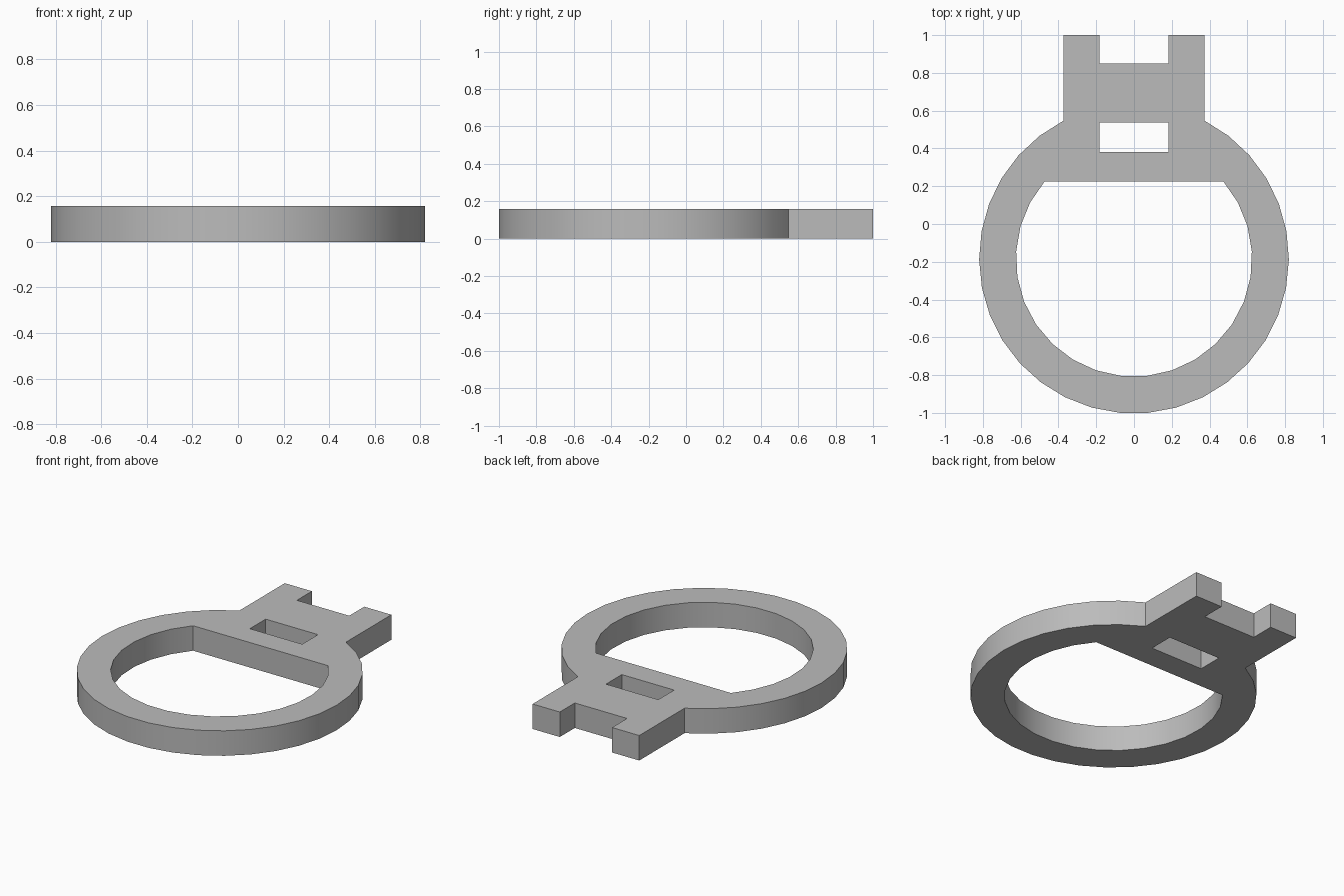
import bpy
import bmesh
from math import asin, cos, sin, pi, sqrt

cube = bpy.data.objects.get("Cube")
if cube:
    bpy.data.objects.remove(cube)

THICKNESS = 0.158
CENTRE_Y = -0.183
OUTER_R, INNER_R = 0.82, 0.625
TAB_HALF, NOTCH_HALF = 0.373, 0.183
TAB_TOP, NOTCH_FLOOR = 1.0, 0.85
SLOT_BACK, SLOT_FRONT = 0.538, 0.38
BAR_FRONT = 0.226


def lower_arc(radius, end_angle, steps):
    """Arc from the left end, round the front, to the mirrored right end."""
    start, sweep = -pi - end_angle, pi + 2 * end_angle
    # the left end mirrors the right: pi - end_angle, taken one turn back
    pts = []
    for i in range(steps + 1):
        a = start + sweep * i / steps
        pts.append((radius * cos(a), CENTRE_Y + radius * sin(a)))
    return pts


def add_loop(curve, pts):
    spline = curve.splines.new("POLY")
    spline.points.add(len(pts) - 1)
    for p, (x, y) in zip(spline.points, pts):
        p.co = (x, y, 0, 1)
    spline.use_cyclic_u = True


# Flat profile: ring with a notched tab, a straight-topped opening and a slot
tab_root = sqrt(OUTER_R ** 2 - TAB_HALF ** 2)
outer_end = asin(tab_root / OUTER_R)
inner_end = asin((BAR_FRONT - CENTRE_Y) / INNER_R)

outline = lower_arc(OUTER_R, outer_end, 29)
right_tab = [(TAB_HALF, TAB_TOP), (NOTCH_HALF, TAB_TOP), (NOTCH_HALF, NOTCH_FLOOR)]
outline += right_tab + [(-x, y) for x, y in reversed(right_tab)]

opening = lower_arc(INNER_R, inner_end, 21)
slot = [(-NOTCH_HALF, SLOT_FRONT), (NOTCH_HALF, SLOT_FRONT),
        (NOTCH_HALF, SLOT_BACK), (-NOTCH_HALF, SLOT_BACK)]

curve = bpy.data.curves.new("ring_profile", "CURVE")
curve.dimensions = "2D"
curve.fill_mode = "BOTH"
curve.extrude = THICKNESS / 2
for loop in (outline, opening, slot):
    add_loop(curve, loop)

# Turn the extruded profile into a welded solid
ring = bpy.data.objects.new("ring_with_notched_tab", curve)
bpy.context.collection.objects.link(ring)
bpy.ops.object.select_all(action="DESELECT")
ring.select_set(True)
bpy.context.view_layer.objects.active = ring
bpy.ops.object.convert(target="MESH")
ring = bpy.context.object

bm = bmesh.new()
bm.from_mesh(ring.data)
bmesh.ops.remove_doubles(bm, verts=bm.verts, dist=0.0005)
bmesh.ops.translate(bm, verts=bm.verts, vec=(0, 0, THICKNESS / 2))
bmesh.ops.recalc_face_normals(bm, faces=bm.faces)
bm.to_mesh(ring.data)
bm.free()

# One plain grey throughout
grey = bpy.data.materials.new("plain grey")
grey.use_nodes = True
colour = (0.5, 0.5, 0.5, 1)
grey.diffuse_color = colour
grey.node_tree.nodes["Principled BSDF"].inputs["Base Color"].default_value = colour
ring.data.materials.clear()
ring.data.materials.append(grey)

# Smooth round walls, crisp rims and corners
bpy.ops.object.shade_smooth_by_angle(angle=pi / 6)
